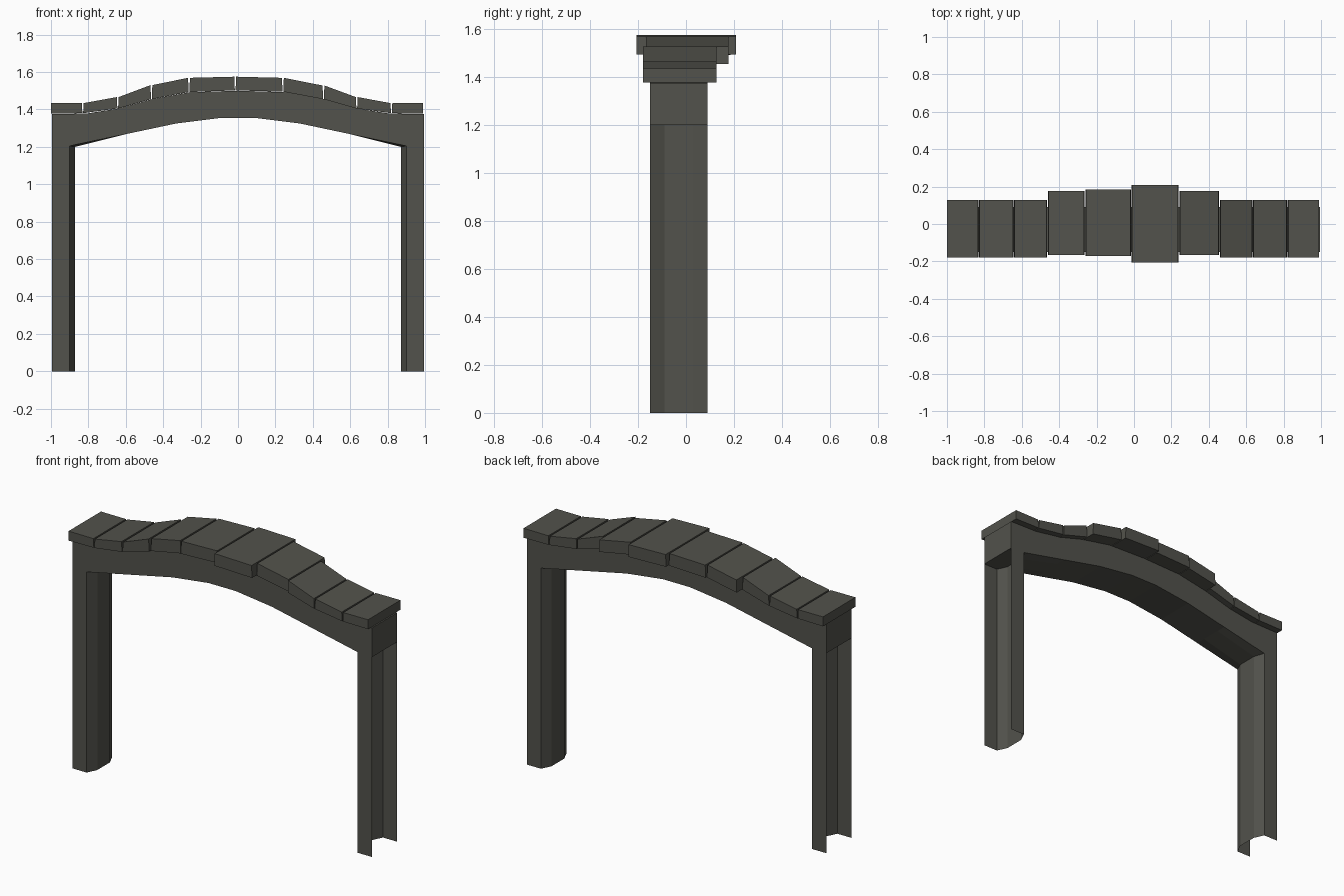
import bpy, bmesh

if "Cube" in bpy.data.objects:
    bpy.data.objects.remove(bpy.data.objects["Cube"])

stone = bpy.data.materials.new("dark olive grey")
stone.diffuse_color = (0.085, 0.085, 0.072, 1)
stone.use_nodes = True
stone.node_tree.nodes["Principled BSDF"].inputs["Base Color"].default_value = stone.diffuse_color

FRONT, BACK = -0.15, 0.09        # front and back planes of the arch
LEG_IN, FOLD_IN = 0.90, 0.872    # inner edge of leg, inner ridge of leg
FOLD_F, FOLD_B = -0.09, 0.03     # y of the two ridges on the leg's inner wall


def finish(bm, name):
    bmesh.ops.remove_doubles(bm, verts=bm.verts, dist=0.0005)
    bmesh.ops.recalc_face_normals(bm, faces=bm.faces)
    me = bpy.data.meshes.new(name)
    bm.to_mesh(me)
    bm.free()
    ob = bpy.data.objects.new(name, me)
    bpy.context.collection.objects.link(ob)
    me.materials.append(stone)
    return ob


def face(bm, pts):
    bm.faces.new([bm.verts.new(p) for p in pts])


def mirrored(half):
    """Extend a left half (x <= 0) profile to the right side."""
    return half + [(-x, z) for x, z in reversed(half) if x < 0]


# Arch frame: legs and beam in one sheet, legs open on the outside
edge = mirrored([(-LEG_IN, 0), (-LEG_IN, 1.205), (-0.6, 1.268),
                 (-0.33, 1.325), (-0.09, 1.355)])
ridge = mirrored([(-FOLD_IN, 0), (-FOLD_IN, 1.2), (-0.6, 1.268),
                  (-0.33, 1.325), (-0.09, 1.355)])
top = mirrored([(-0.995, 1.2), (-0.995, 1.375), (-0.81, 1.378), (-0.64, 1.405),
                (-0.46, 1.455), (-0.26, 1.492), (0, 1.5)])

bm = bmesh.new()
outline = [(-0.995, 0)] + top + [(0.995, 0)] + edge[::-1]
for y in (FRONT, BACK):
    face(bm, [(x, y, z) for x, z in outline])
# End plates and top
for (x0, z0), (x1, z1) in zip(top, top[1:]):
    face(bm, [(x0, FRONT, z0), (x1, FRONT, z1), (x1, BACK, z1), (x0, BACK, z0)])
# Inner wall and underside, with ridges that fade into the beam
rows = [(edge, FRONT), (ridge, FOLD_F), (ridge, FOLD_B), (edge, BACK)]
for (pa, ya), (pb, yb) in zip(rows, rows[1:]):
    for i in range(len(edge) - 1):
        face(bm, [(pa[i][0], ya, pa[i][1]), (pa[i + 1][0], ya, pa[i + 1][1]),
                  (pb[i + 1][0], yb, pb[i + 1][1]), (pb[i][0], yb, pb[i][1])])
finish(bm, "arch_frame")

# Plates closing the beam above the open legs
for s, side in ((-1, "left"), (1, "right")):
    bm = bmesh.new()
    face(bm, [(s * x, y, 1.2) for x, y in
              ((0.995, FRONT), (LEG_IN, FRONT), (FOLD_IN, FOLD_F),
               (FOLD_IN, FOLD_B), (LEG_IN, BACK), (0.995, BACK))])
    bm.normal_update()
    if bm.faces[:][0].normal.z > 0:
        bmesh.ops.reverse_faces(bm, faces=bm.faces)
    finish(bm, "leg_ceiling_" + side)

# Coping slabs: joints along the arch as x, bottom z, top z
joints = mirrored([(-1.0, 0), (-0.83, 0), (-0.643, 0), (-0.463, 0), (-0.262, 0), (-0.015, 0)])
joints = [-1.0, -0.83, -0.643, -0.463, -0.262, -0.015,
          0.24, 0.457, 0.635, 0.82, 0.99]
bottom_z = [1.378, 1.38, 1.405, 1.455, 1.493, 1.502, 1.495, 1.455, 1.405, 1.38, 1.378]
top_z = [1.435, 1.434, 1.466, 1.53, 1.569, 1.575, 1.569, 1.528, 1.466, 1.434, 1.435]
low, mid = (-0.18, 0.128), (-0.167, 0.177)
depth = [low, low, low, mid, (-0.17, 0.185), (-0.207, 0.208), mid, low, low, low]
for i, (y0, y1) in enumerate(depth):
    xa, xb = joints[i], joints[i + 1]
    ga = 0.005 if i > 0 else 0
    gb = 0.005 if i < 9 else 0
    # joints open slightly towards the top
    prof = [(xa + ga * 0.4, bottom_z[i]), (xb - gb * 0.4, bottom_z[i + 1]),
            (xb - gb, top_z[i + 1]), (xa + ga, top_z[i])]
    bm = bmesh.new()
    for y in (y0, y1):
        face(bm, [(x, y, z) for x, z in prof])
    for (px, pz), (qx, qz) in zip(prof, prof[1:] + prof[:1]):
        face(bm, [(px, y0, pz), (qx, y0, qz), (qx, y1, qz), (px, y1, pz)])
    finish(bm, "coping_slab_%d" % (i + 1))
